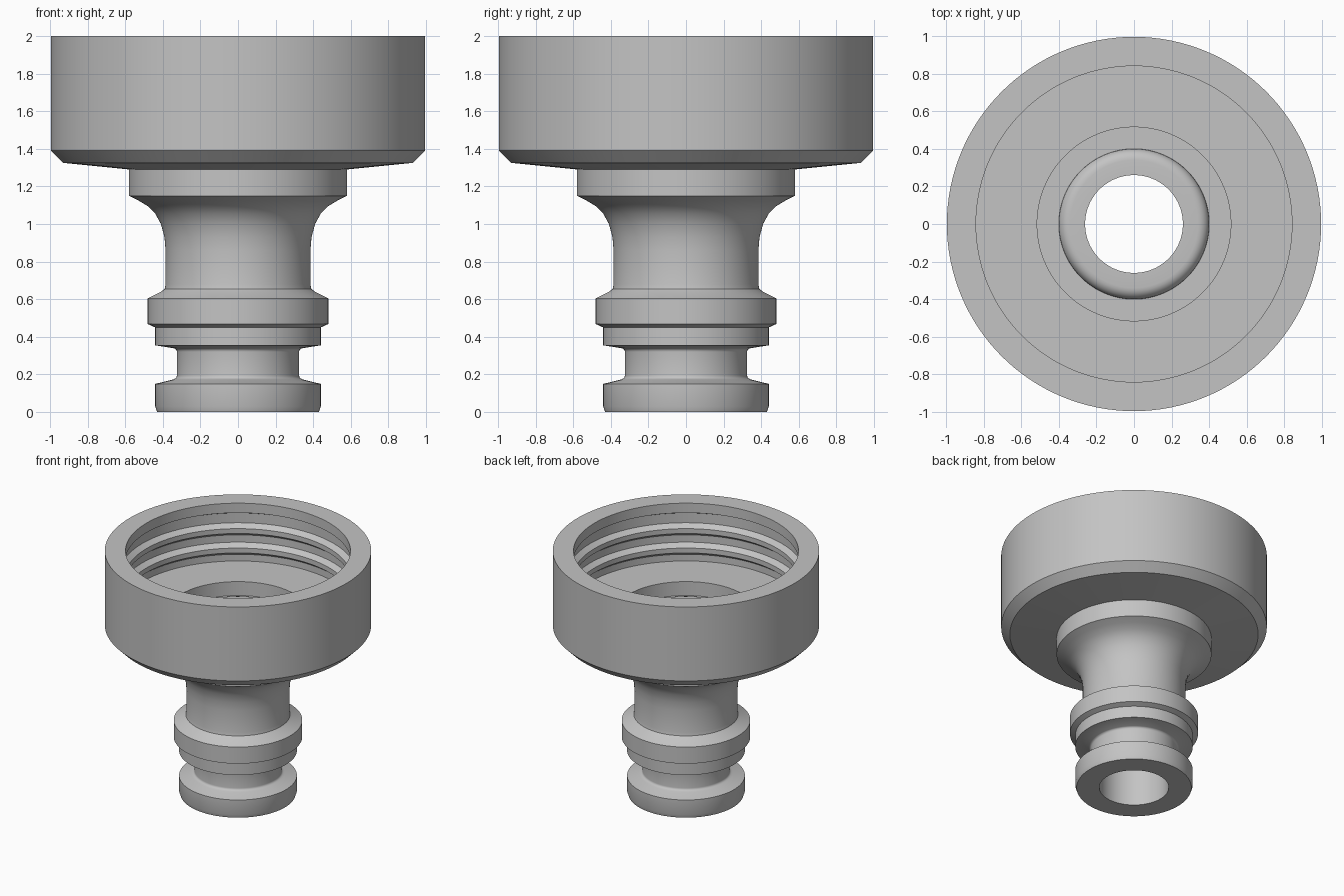
import bpy
import bmesh
import math

cube = bpy.data.objects.get("Cube")
if cube:
    bpy.data.objects.remove(cube, do_unlink=True)

SEGMENTS = 128

grey = bpy.data.materials.new("plain grey")
grey.use_nodes = True
colour = (0.55, 0.55, 0.55, 1.0)
grey.diffuse_color = colour
grey.node_tree.nodes["Principled BSDF"].inputs["Base Color"].default_value = colour


def lathe(name, profile):
    """Turn a closed (radius, height) profile around the z axis."""
    bm = bmesh.new()
    rings = []
    for step in range(SEGMENTS):
        a = math.tau * step / SEGMENTS
        rings.append([bm.verts.new((r * math.cos(a), r * math.sin(a), z))
                      for r, z in profile])
    for i, ring in enumerate(rings):
        following = rings[(i + 1) % SEGMENTS]
        for j in range(len(profile)):
            k = (j + 1) % len(profile)
            bm.faces.new((ring[j], following[j], following[k], ring[k]))
    bmesh.ops.recalc_face_normals(bm, faces=bm.faces)
    mesh = bpy.data.meshes.new(name)
    bm.to_mesh(mesh)
    bm.free()
    mesh.materials.append(grey)
    obj = bpy.data.objects.new(name, mesh)
    bpy.context.collection.objects.link(obj)
    bpy.ops.object.select_all(action="DESELECT")
    obj.select_set(True)
    bpy.context.view_layer.objects.active = obj
    bpy.ops.object.shade_smooth_by_angle(angle=math.radians(25))
    return obj


def arc(cx, cz, radius, start, end, steps):
    """Points on a circular fillet, angles in degrees."""
    angles = [math.radians(start + (end - start) * i / steps) for i in range(steps + 1)]
    return [(cx + radius * math.cos(a), cz + radius * math.sin(a)) for a in angles]


# Spigot: end bead, seal groove and locking collar
spigot = [(0.26, 0), (0.43, 0), (0.44, 0.03), (0.44, 0.15), (0.35, 0.172)]
spigot += arc(0.345, 0.195, 0.02, 250, 180, 4)
spigot += arc(0.345, 0.32, 0.02, 180, 110, 4)
spigot += [(0.44, 0.355), (0.44, 0.45), (0.48, 0.468), (0.48, 0.605), (0.41, 0.64)]

# Neck flaring out to the shoulder
neck = [(0.39, 0.655), (0.385, 0.68), (0.385, 0.86), (0.391, 0.93), (0.41, 1.0),
        (0.44, 1.055), (0.48, 1.095), (0.53, 1.125), (0.58, 1.15), (0.58, 1.29)]

# Cup outside and rim
cup = [(0.93, 1.325), (0.995, 1.39), (0.995, 2.0), (0.84, 2.0)]

# Internal thread: crests stepping down the wall
thread = [(0.84, 1.92), (0.88, 1.9)]
for crest in (1.77, 1.61):
    thread += [(0.88, crest + 0.05), (0.84, crest + 0.02),
               (0.84, crest - 0.02), (0.88, crest - 0.05)]

# Cup floor, ring recess and rounded inner lip around the bore
floor = [(0.88, 1.505), (0.515, 1.505), (0.515, 1.39), (0.4, 1.39)]
floor += arc(0.34, 1.4, 0.06, 0, 90, 6) + [(0.26, 1.46)]

lathe("threaded_hose_adapter", spigot + neck + cup + thread + floor)
